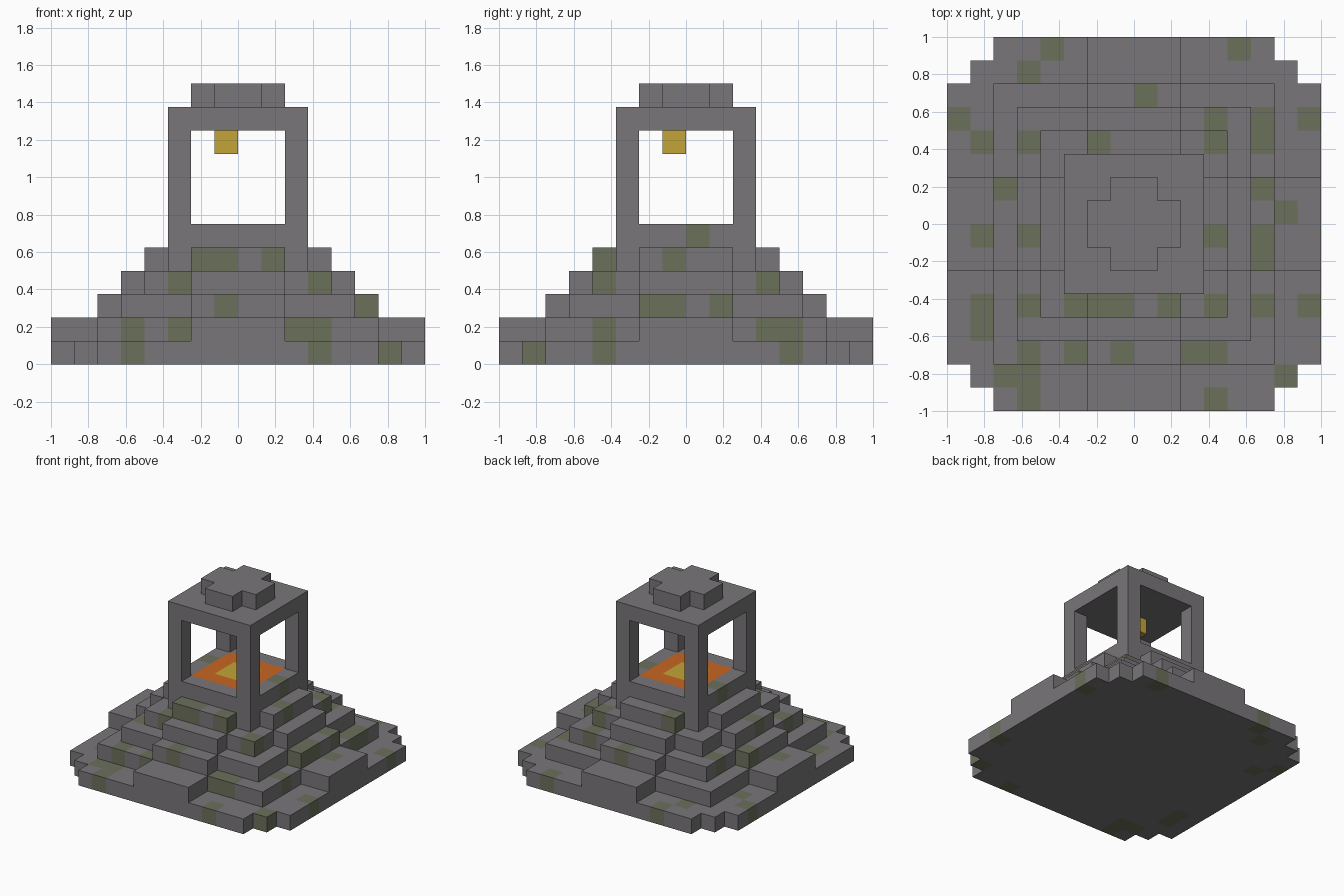
import bpy
import bmesh
from mathutils import Vector

UNIT = 0.125   # edge of one block
MID = 8        # block index of the centre line

cube = bpy.data.objects.get("Cube")
if cube:
    bpy.data.objects.remove(cube, do_unlink=True)


def make_material(name, rgb):
    mat = bpy.data.materials.new(name)
    mat.use_nodes = True
    color = (*rgb, 1.0)
    mat.diffuse_color = color
    mat.node_tree.nodes["Principled BSDF"].inputs["Base Color"].default_value = color
    return mat


STONE, MOSS, EMBER, GLOW = range(4)
MATERIALS = [
    make_material("grey stone", (0.19, 0.18, 0.19)),
    make_material("mossy stone", (0.145, 0.16, 0.105)),
    make_material("ember orange", (0.58, 0.13, 0.015)),
    make_material("glowing yellow", (0.55, 0.37, 0.04)),
]

# Mossy blocks seen in plan, back row first
MOSS_PLAN = """
....#.......#...
...#............
........#.......
#..........#.#.#
.#.#..#....#.#..
................
..#..........#..
.....#....#...#.
.#.#.......#.#..
.............#..
................
.#.#.###.#.#.#.#
.#..............
...#.#.#..##....
..##..........#.
...#.......#....
""".split()[::-1]


def slab(half_x, half_y, low, high):
    """Blocks of a centred box; half sizes and heights in blocks."""
    return {(i, j, k)
            for i in range(MID - half_x, MID + half_x)
            for j in range(MID - half_y, MID + half_y)
            for k in range(low, high)}


def tier(level, half, reach):
    """A square step with a stair arm on each side."""
    top = level + 1
    return slab(half, half, level, top) | slab(reach, 2, level, top) | slab(2, reach, level, top)


# Parts as sets of blocks
parts = {
    "base": slab(6, 8, 0, 1) | slab(7, 7, 0, 1) | slab(8, 6, 0, 1),
    "lower_step": tier(1, 6, 8),
    "middle_step": tier(2, 5, 6),
    "upper_step": tier(3, 4, 5),
    "top_step": tier(4, 3, 4),
    "fire_floor": slab(3, 3, 5, 6),
    "roof": slab(3, 3, 10, 11),
    "roof_cap": slab(2, 1, 11, 12) | slab(1, 2, 11, 12),
    "hanging_lamp": {(7, 7, 9)},
}
for side_y, j in (("front", 5), ("back", 10)):
    for side_x, i in (("right", 5), ("left", 10)):
        parts[f"{side_y}_{side_x}_pillar"] = {(i, j, k) for k in range(6, 10)}

solid = set().union(*parts.values())


def face_material(name, block, normal):
    i, j, k = block
    if name == "hanging_lamp":
        return GLOW
    # Fire bed on the floor between the pillars
    if name == "fire_floor" and normal.z > 0:
        if (i, j, 0) in slab(1, 1, 0, 1):
            return GLOW
        if (i, j, 0) in slab(2, 2, 0, 1):
            return EMBER
    # Moss grows on the uppermost block of a column below the pillars
    if k < 6 and MOSS_PLAN[j][i] == "#":
        if k == 5 or (i, j, k + 1) not in solid:
            return MOSS
    return STONE


def build(name, blocks):
    """Make the outer skin of one part, leaving out buried faces."""
    bm = bmesh.new()
    for block in sorted(blocks):
        centre = Vector(block) + Vector((0.5, 0.5, 0.5))
        for axis in range(3):
            for sign in (-1, 1):
                n = Vector((0, 0, 0))
                n[axis] = sign
                if tuple(int(a + b) for a, b in zip(block, n)) in solid:
                    continue
                u = Vector((0, 0, 0))
                u[(axis + 1) % 3] = 1
                v = n.cross(u)
                corners = [(-1, -1), (1, -1), (1, 1), (-1, 1)]
                verts = []
                for a, b in corners:
                    p = centre + (n + u * a + v * b) / 2
                    verts.append(bm.verts.new((p - Vector((MID, MID, 0))) * UNIT))
                face = bm.faces.new(verts)
                face.material_index = face_material(name, block, n)
    bmesh.ops.remove_doubles(bm, verts=bm.verts, dist=UNIT / 100)
    # Merge flat neighbours of one colour
    bmesh.ops.dissolve_limit(bm, angle_limit=0.01, verts=bm.verts,
                             edges=bm.edges, delimit={'MATERIAL'})
    mesh = bpy.data.meshes.new(name)
    bm.to_mesh(mesh)
    bm.free()
    for mat in MATERIALS:
        mesh.materials.append(mat)
    obj = bpy.data.objects.new(name, mesh)
    bpy.context.collection.objects.link(obj)


for part_name, part_blocks in parts.items():
    build(part_name, part_blocks)
